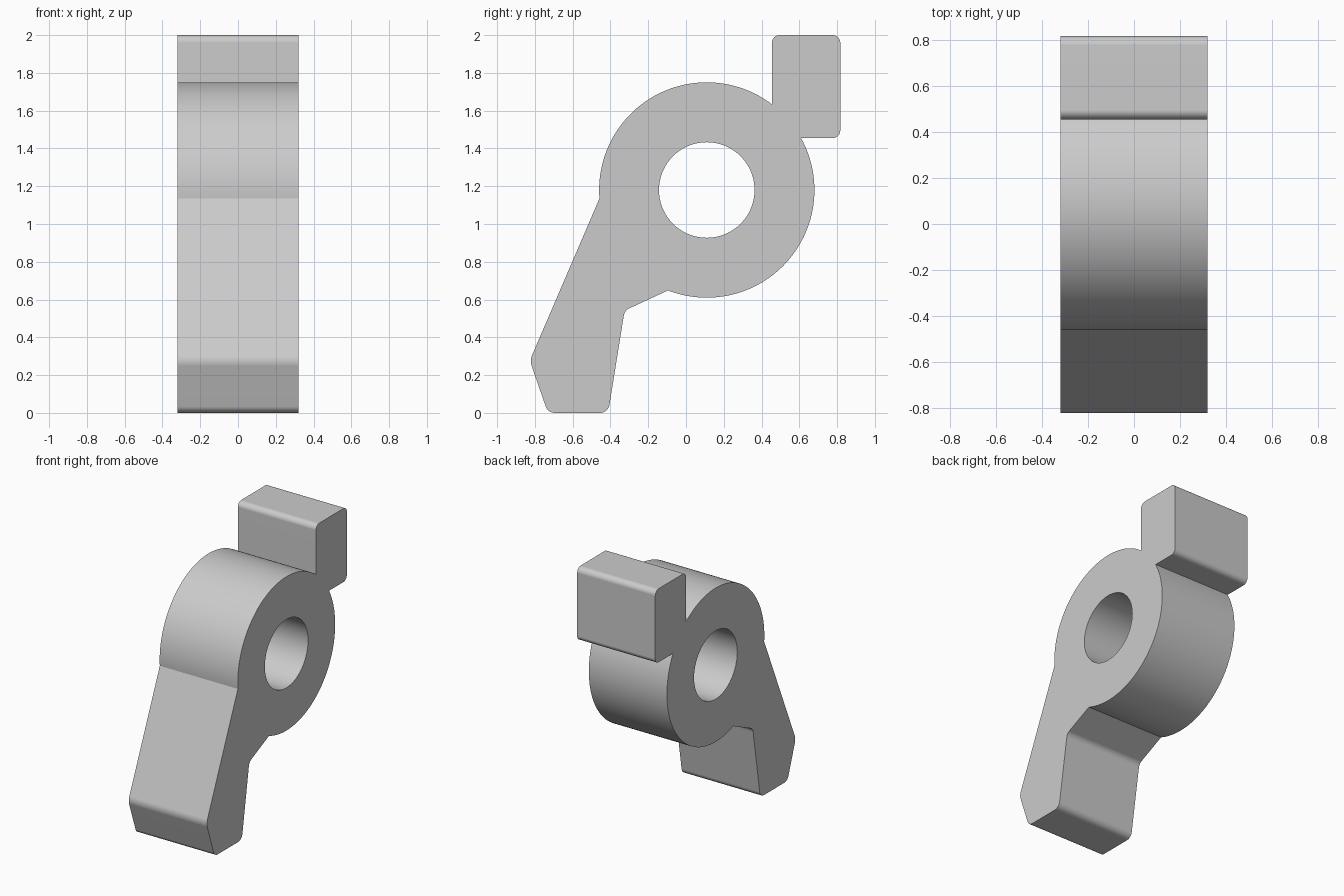
import bpy
import bmesh
import math
from mathutils import Vector

cube = bpy.data.objects.get("Cube")
if cube:
    bpy.data.objects.remove(cube, do_unlink=True)

HALF_WIDTH = 0.32
HUB = Vector((0.11, 1.18))   # hub centre in (y, z)
HUB_RADIUS = 0.57
BORE_RADIUS = 0.253


def arc(radius, start, end, steps):
    """Points on a circle around the hub centre, angles in degrees."""
    angles = [math.radians(start + (end - start) * i / steps) for i in range(steps + 1)]
    return [HUB + radius * Vector((math.cos(a), math.sin(a))) for a in angles]


def fillet(before, corner, after, radius, steps=6):
    """Round one corner of the profile with a tangent arc."""
    u, v = (before - corner).normalized(), (after - corner).normalized()
    half = u.angle(v) / 2
    reach = radius / math.tan(half)
    centre = corner + (u + v).normalized() * radius / math.sin(half)
    a = (corner + u * reach - centre).normalized()
    b = (corner + v * reach - centre).normalized()
    return [centre + radius * a.slerp(b, i / steps) for i in range(steps + 1)]


def rounded_path(start, corners, end):
    """Fillet every (y, z, radius) corner between two fixed end points."""
    path = [start] + [Vector(c[:2]) for c in corners] + [end]
    points = []
    for i, c in enumerate(corners):
        points += fillet(path[i], path[i + 1], path[i + 2], c[2])
    return points


# Hub arcs: the long one under the block, the other over the top
lower_arc = arc(HUB_RADIUS, 28.9, -111.1, 56)
upper_arc = arc(HUB_RADIUS, 184.5, 52.8, 52)

# Stop block at the top and angled leg at the bottom
block = rounded_path(upper_arc[-1],
                     [(0.455, 2.0, 0.04), (0.817, 2.0, 0.04), (0.817, 1.455, 0.04)],
                     lower_arc[0])
leg = rounded_path(lower_arc[-1],
                   [(-0.325, 0.542, 0.05), (-0.412, 0, 0.05),
                    (-0.731, 0, 0.05), (-0.827, 0.277, 0.08)],
                   upper_arc[0])

# Fill the outline around the bore, then extrude across the width
bm = bmesh.new()
for loop in (block + lower_arc + leg + upper_arc, arc(BORE_RADIUS, 0, 360, 72)[:-1]):
    verts = [bm.verts.new((-HALF_WIDTH, p.x, p.y)) for p in loop]
    for i, vert in enumerate(verts):
        bm.edges.new((verts[i - 1], vert))
bmesh.ops.triangle_fill(bm, use_beauty=True, edges=bm.edges[:])
extruded = bmesh.ops.extrude_face_region(bm, geom=bm.faces[:])["geom"]
bmesh.ops.translate(bm, vec=(2 * HALF_WIDTH, 0, 0),
                    verts=[g for g in extruded if isinstance(g, bmesh.types.BMVert)])
bmesh.ops.recalc_face_normals(bm, faces=bm.faces[:])

mesh = bpy.data.meshes.new("lever_body")
bm.to_mesh(mesh)
bm.free()
lever = bpy.data.objects.new("lever_body", mesh)
bpy.context.collection.objects.link(lever)

# Plain grey finish
grey = bpy.data.materials.new("plain_grey")
grey.use_nodes = True
colour = (0.6, 0.6, 0.6, 1)
grey.diffuse_color = colour
grey.node_tree.nodes["Principled BSDF"].inputs["Base Color"].default_value = colour
mesh.materials.append(grey)

# Smooth curves, crisp edges, flat broad faces
bpy.ops.object.select_all(action="DESELECT")
lever.select_set(True)
bpy.context.view_layer.objects.active = lever
bpy.ops.object.shade_smooth_by_angle(angle=math.radians(20))
weighted = lever.modifiers.new("weighted_normals", "WEIGHTED_NORMAL")
weighted.keep_sharp = True
